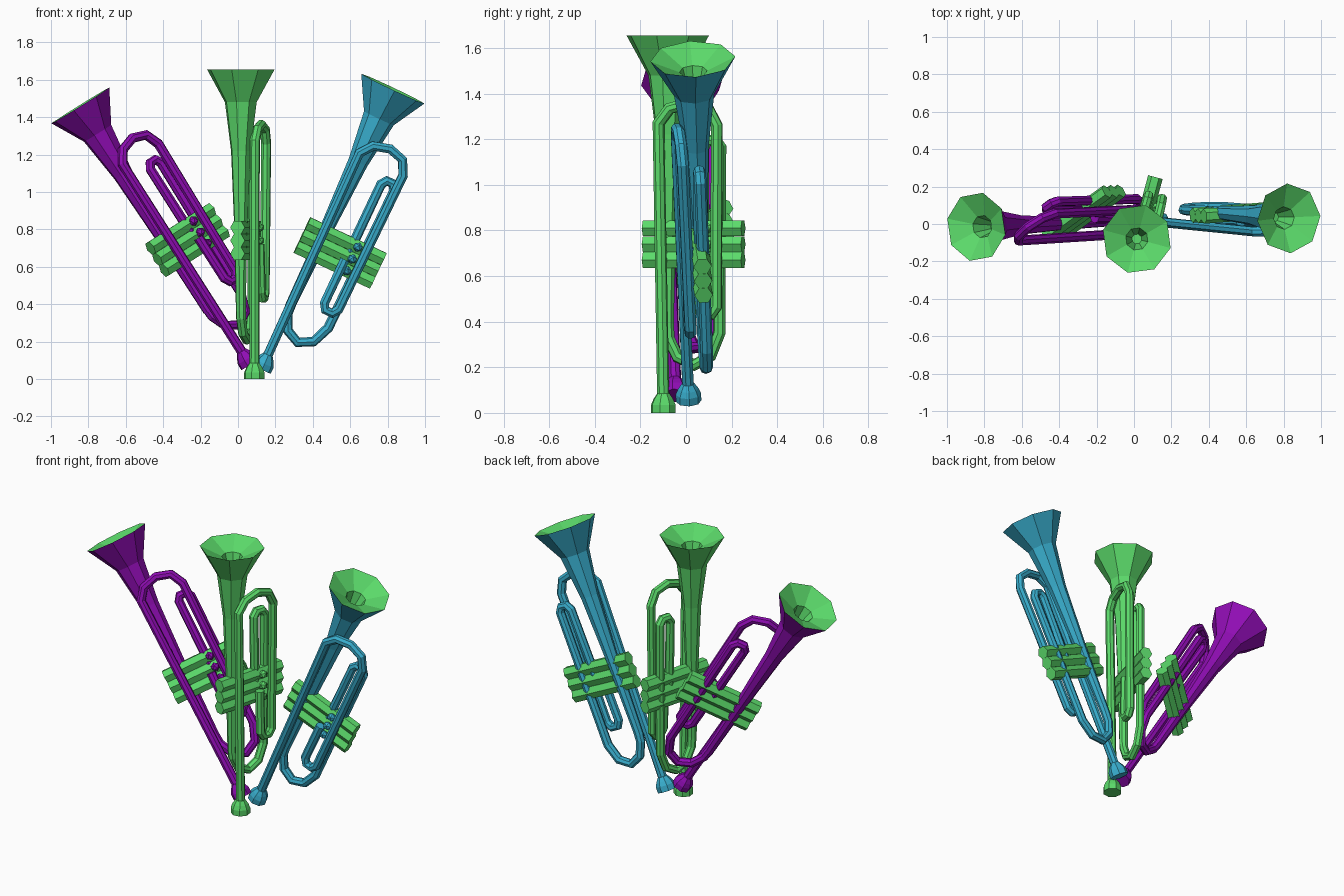
import bpy, bmesh, math
from mathutils import Matrix, Vector

if "Cube" in bpy.data.objects:
    bpy.data.objects.remove(bpy.data.objects["Cube"])


def material(name, rgb):
    m = bpy.data.materials.new(name)
    m.diffuse_color = (*rgb, 1)
    m.use_nodes = True
    m.node_tree.nodes["Principled BSDF"].inputs["Base Color"].default_value = m.diffuse_color
    return m


GREEN = material("green", (0.105, 0.70, 0.145))
CYAN = material("cyan", (0.04, 0.42, 0.61))
PURPLE = material("purple", (0.28, 0.004, 0.46))


def finish(name, bm, mats, frame):
    bmesh.ops.recalc_face_normals(bm, faces=bm.faces)
    me = bpy.data.meshes.new(name)
    bm.to_mesh(me)
    bm.free()
    for m in mats:
        me.materials.append(m)
    ob = bpy.data.objects.new(name, me)
    bpy.context.collection.objects.link(ob)
    ob.matrix_world = frame
    return ob


def lathe(name, profile, centre, mats, frame, inner_from=999, sides=8):
    """Revolve (radius, height) rings; bands from inner_from on use material 1."""
    bm = bmesh.new()
    rings = []
    for r, z in profile:
        rings.append([bm.verts.new((centre[0] + r * math.cos(math.tau * i / sides),
                                    centre[1] + r * math.sin(math.tau * i / sides), z))
                      for i in range(sides)])
    for k in range(len(rings) - 1):
        a, b = rings[k], rings[k + 1]
        for i in range(sides):
            j = (i + 1) % sides
            f = bm.faces.new((a[i], a[j], b[j], b[i]))
            f.material_index = int(k >= inner_from)
    bm.faces.new(rings[0])
    bm.faces.new(rings[-1]).material_index = int(inner_from < 999)
    return finish(name, bm, mats, frame)


def tube(name, points, radius, mat, frame):
    """Faceted pipe along a polyline."""
    cu = bpy.data.curves.new(name, "CURVE")
    cu.dimensions = "3D"
    cu.bevel_depth = radius
    cu.bevel_resolution = 2
    cu.use_fill_caps = True
    sp = cu.splines.new("POLY")
    sp.points.add(len(points) - 1)
    for p, co in zip(sp.points, points):
        p.co = (*co, 1)
    sp.use_smooth = False
    cu.materials.append(mat)
    ob = bpy.data.objects.new(name, cu)
    bpy.context.collection.objects.link(ob)
    ob.matrix_world = frame


def trumpet(tag, mat, bell_centre, axis, side):
    # local frame: x = towards lead pipe, y = across the loops, z = along the horn
    u = Vector(axis).normalized()
    v = Vector(side)
    v = (v - u * v.dot(u)).normalized()
    w = v.cross(u)
    o = Vector(bell_centre) - u * 1.655
    frame = Matrix.Translation(o) @ Matrix((w, v, u)).transposed().to_4x4()

    # flared bell with green inside
    lathe(tag + "_bell", [(0.027, 0.36), (0.036, 0.8), (0.054, 1.22), (0.088, 1.48),
                          (0.187, 1.655), (0.061, 1.595), (0.027, 1.47)],
          (0, 0), [mat, GREEN], frame, inner_from=4)
    # mouthpiece
    lathe(tag + "_mouthpiece", [(0.056, 0), (0.056, 0.035), (0.045, 0.06), (0.028, 0.085)],
          (0.075, 0), [mat], frame)
    # lead pipe: upper loop, then back down to the narrow slide below the valves
    tube(tag + "_lead_pipe", [(0.075, 0, 0.05), (0.083, -0.02, 1.27), (0.083, 0.03, 1.335),
                              (0.08, 0.12, 1.36), (0.078, 0.205, 1.335), (0.075, 0.243, 1.26),
                              (0.068, 0.238, 0.465), (0.068, 0.215, 0.432),
                              (0.068, 0.175, 0.432), (0.068, 0.155, 0.465),
                              (0.062, 0.155, 0.72)], 0.027, mat, frame)
    # bell pipe: lower loop, then up to the narrow slide above the valves
    tube(tag + "_bell_pipe", [(0, 0, 0.40), (0, 0.005, 0.325), (0, 0.045, 0.245),
                              (0, 0.12, 0.21), (0, 0.195, 0.25), (0, 0.235, 0.35),
                              (0, 0.24, 1.165), (0, 0.22, 1.195), (0, 0.182, 1.195),
                              (0, 0.162, 1.165), (0.01, 0.162, 0.74)], 0.027, mat, frame)
    # three hexagonal valves and their small knobs
    for i in range(3):
        z = 0.67 + 0.07 * i
        turn = Matrix.Translation((0.01, 0, z)) @ Matrix.Rotation(-math.pi / 2, 4, "X")
        lathe(f"{tag}_valve_{i + 1}", [(0.04, -0.105), (0.04, 0.345)],
              (0, 0), [GREEN], frame @ turn, sides=6)
        bm = bmesh.new()
        bmesh.ops.create_icosphere(bm, subdivisions=1, radius=0.027,
                                   matrix=Matrix.Translation((0.05, 0.19, z)))
        finish(f"{tag}_knob_{i + 1}", bm, [mat], frame)


trumpet("middle_trumpet", GREEN, (0.015, -0.08, 1.655), (0, 0, 1), (0.26, 0.966, 0))
trumpet("right_trumpet", CYAN, (0.828, 0.03, 1.552), (0.427, -0.034, 0.903), (0.9, 0.07, -0.42))
trumpet("left_trumpet", PURPLE, (-0.843, -0.015, 1.462), (-0.528, -0.02, 0.85), (0.72, 0.52, 0.45))
